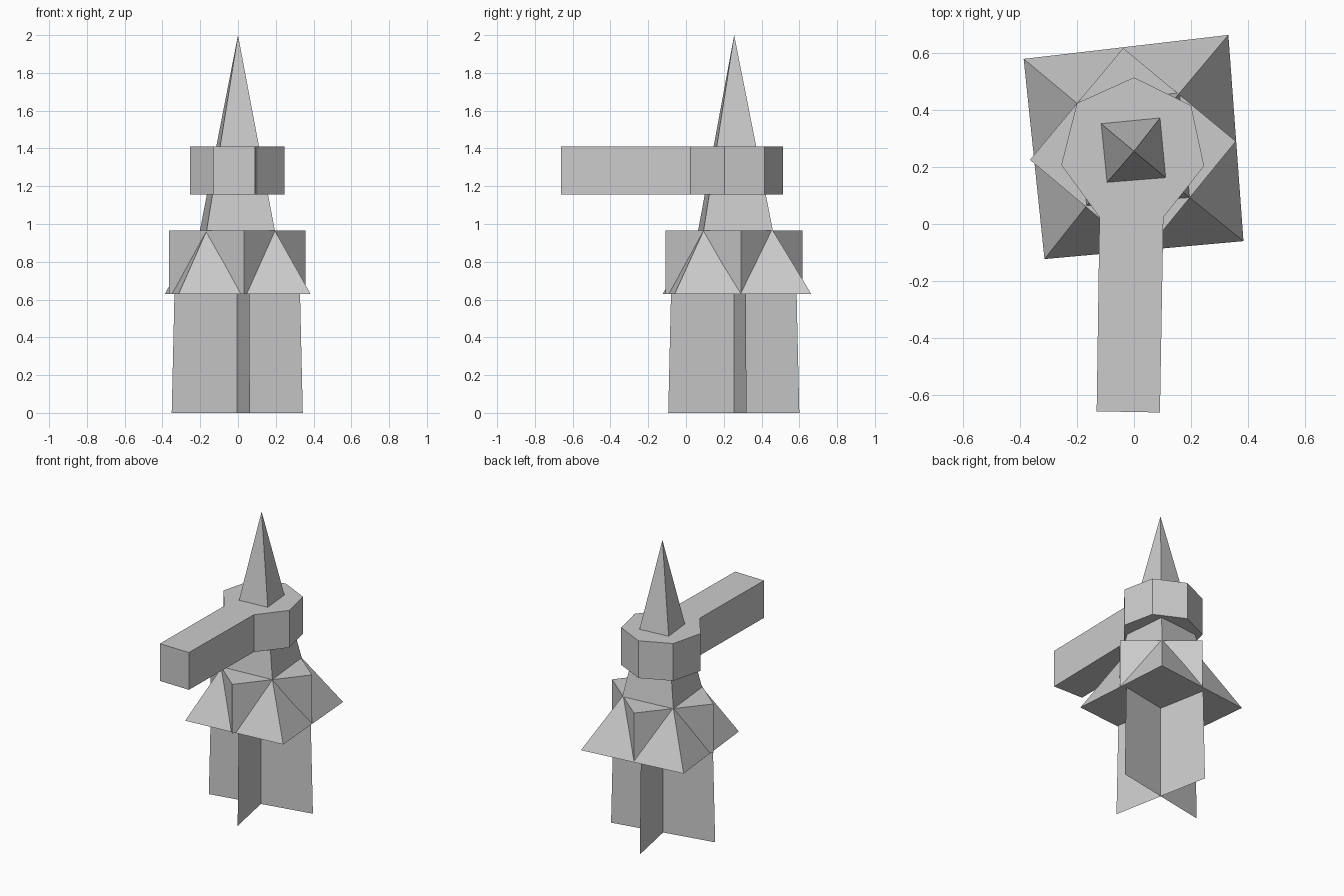
import bpy, bmesh

if "Cube" in bpy.data.objects:
    bpy.data.objects.remove(bpy.data.objects["Cube"])


def loft(name, rings):
    """Closed solid from stacked rings of (x, y) points: [(z, points), ...]."""
    bm = bmesh.new()
    loops = [[bm.verts.new((x, y, z)) for x, y in pts] for z, pts in rings]
    for a, b in zip(loops, loops[1:]):
        n = len(a)
        for i in range(n):
            j = (i + 1) % n
            bm.faces.new((a[i], a[j], b[j], b[i]))
    bm.faces.new(loops[0][::-1])
    bm.faces.new(loops[-1])
    # collapses a ring of coincident points into an apex
    bmesh.ops.remove_doubles(bm, verts=bm.verts, dist=0.0005)
    bmesh.ops.recalc_face_normals(bm, faces=bm.faces)
    return finish(name, bm)


def finish(name, bm):
    me = bpy.data.meshes.new(name)
    bm.to_mesh(me)
    bm.free()
    ob = bpy.data.objects.new(name, me)
    bpy.context.collection.objects.link(ob)
    return ob


CX, CY = 0.0, 0.255          # axis of the tower
SKIRT_Z, NECK_Z = 0.63, 0.965

# spire flaring into a wide square skirt
skirt = [(0.384, -0.06), (0.331, 0.663), (-0.387, 0.579), (-0.314, -0.123)]
neck = [(0.195, 0.093), (0.16, 0.46), (-0.202, 0.425), (-0.166, 0.064)]
loft("spire", [(SKIRT_Z, skirt), (NECK_Z, neck), (2.0, [(CX, CY)] * 4)])

# square block turned 45 degrees against the skirt
block = [(0.357, 0.29), (-0.038, 0.617), (-0.365, 0.225), (0.032, -0.108)]
loft("skirt_block", [(SKIRT_Z, block), (NECK_Z, block)])

# seven-sided collar with a long arm towards the front
collar = [(-0.131, -0.657), (0.091, -0.661), (0.103, 0.024), (0.246, 0.203),
          (0.2, 0.416), (0.0, 0.514), (-0.2, 0.424), (-0.255, 0.207),
          (-0.121, 0.024)]
loft("collar_arm", [(1.155, collar), (1.41, collar)])

# two crossed thin blades as the base, slightly wider at the ground
for name, (dx, dy) in (("base_blade_side", (0.347, 0.067)),
                       ("base_blade_front", (0.067, -0.347))):
    bm = bmesh.new()
    s = 0.958
    bm.faces.new([bm.verts.new((CX - 0.004 + k * dx, CY - 0.002 + k * dy, z))
                  for k, z in ((-1, 0), (1, 0), (s, SKIRT_Z), (-s, SKIRT_Z))])
    finish(name, bm)
